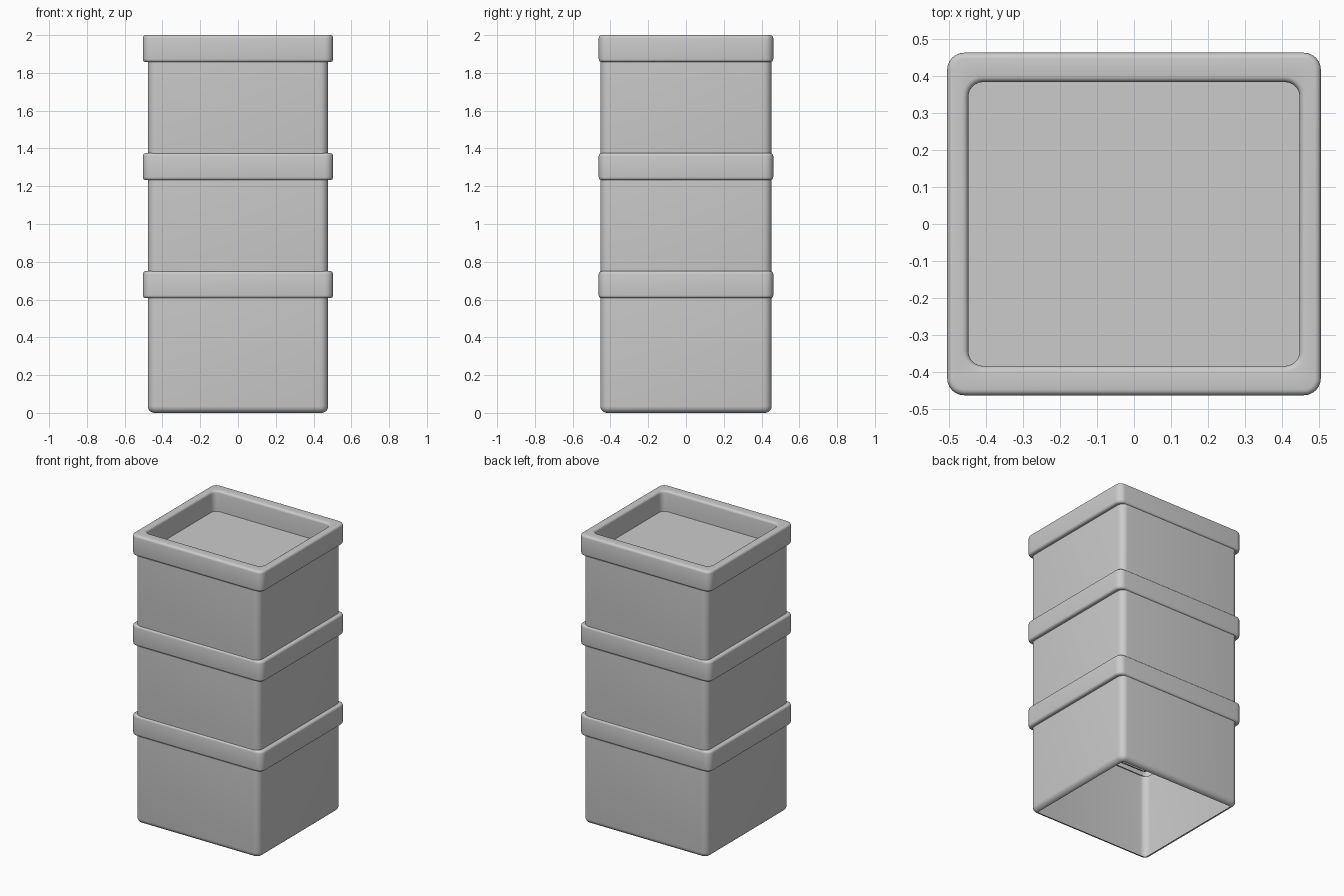
import bpy, bmesh
from math import sin, cos, pi

if "Cube" in bpy.data.objects:
    bpy.data.objects.remove(bpy.data.objects["Cube"])

SEG = 6  # segments per rounded corner


def rounded_rect(hx, hy, r):
    """Counter-clockwise outline of a rectangle with round corners."""
    pts = []
    for k, (sx, sy) in enumerate([(1, 1), (-1, 1), (-1, -1), (1, -1)]):
        for i in range(SEG + 1):
            a = (k + i / SEG) * pi / 2
            pts.append((sx * (hx - r) + r * cos(a), sy * (hy - r) + r * sin(a)))
    return pts


def arc(hx, hy, z, r, start, end, n, corner):
    """Rings that follow a round edge: outset and height around (hx, hy, z)."""
    rings = []
    for i in range(n + 1):
        a = start + (end - start) * i / n
        d = r * cos(a)
        rings.append((hx + d, hy + d, z + r * sin(a), corner + d))
    return rings


def crate_rings():
    wx, wy, rx, ry = 0.477, 0.453, 0.504, 0.462   # wall and rim half sizes
    ix, iy = 0.447, 0.383                         # recess half sizes
    low, top, b, e = 0.607, 0.75, 0.035, 0.016
    rings = arc(wx - b, wy - b, b, b, -pi / 2, 0, 5, 0.01)         # rounded foot
    rings.append((wx, wy, low, 0.045))                            # wall
    rings += arc(rx - e, ry - e, low + e, e, -pi / 2, 0, 4, 0.03)  # rim underside
    rings += arc(rx - e, ry - e, top - e, e, 0, pi / 2, 4, 0.03)   # rim outer edge
    rings += arc(ix + e, iy + e, top - e, e, pi / 2, pi, 4, 0.056)  # rim inner edge
    rings.append((ix, iy, low, 0.04))                             # recess wall
    return rings


def make_crate(name, z0):
    bm = bmesh.new()
    loops = [[bm.verts.new((x, y, z + z0)) for x, y in rounded_rect(hx, hy, r)]
             for hx, hy, z, r in crate_rings()]
    n = len(loops[0])
    for lo, hi in zip(loops, loops[1:]):
        for i in range(n):
            j = (i + 1) % n
            bm.faces.new((lo[i], lo[j], hi[j], hi[i]))
    bm.faces.new(loops[-1])  # recess floor, the underside stays open
    mesh = bpy.data.meshes.new(name)
    bm.to_mesh(mesh)
    bm.free()
    ob = bpy.data.objects.new(name, mesh)
    bpy.context.collection.objects.link(ob)
    bpy.ops.object.select_all(action='DESELECT')
    ob.select_set(True)
    bpy.context.view_layer.objects.active = ob
    bpy.ops.object.shade_smooth_by_angle(angle=0.7)
    return ob


# Three identical crates, each sunk into the rim of the one below
for i, label in enumerate(("bottom", "middle", "top")):
    make_crate(label + "_crate", 0.625 * i)
